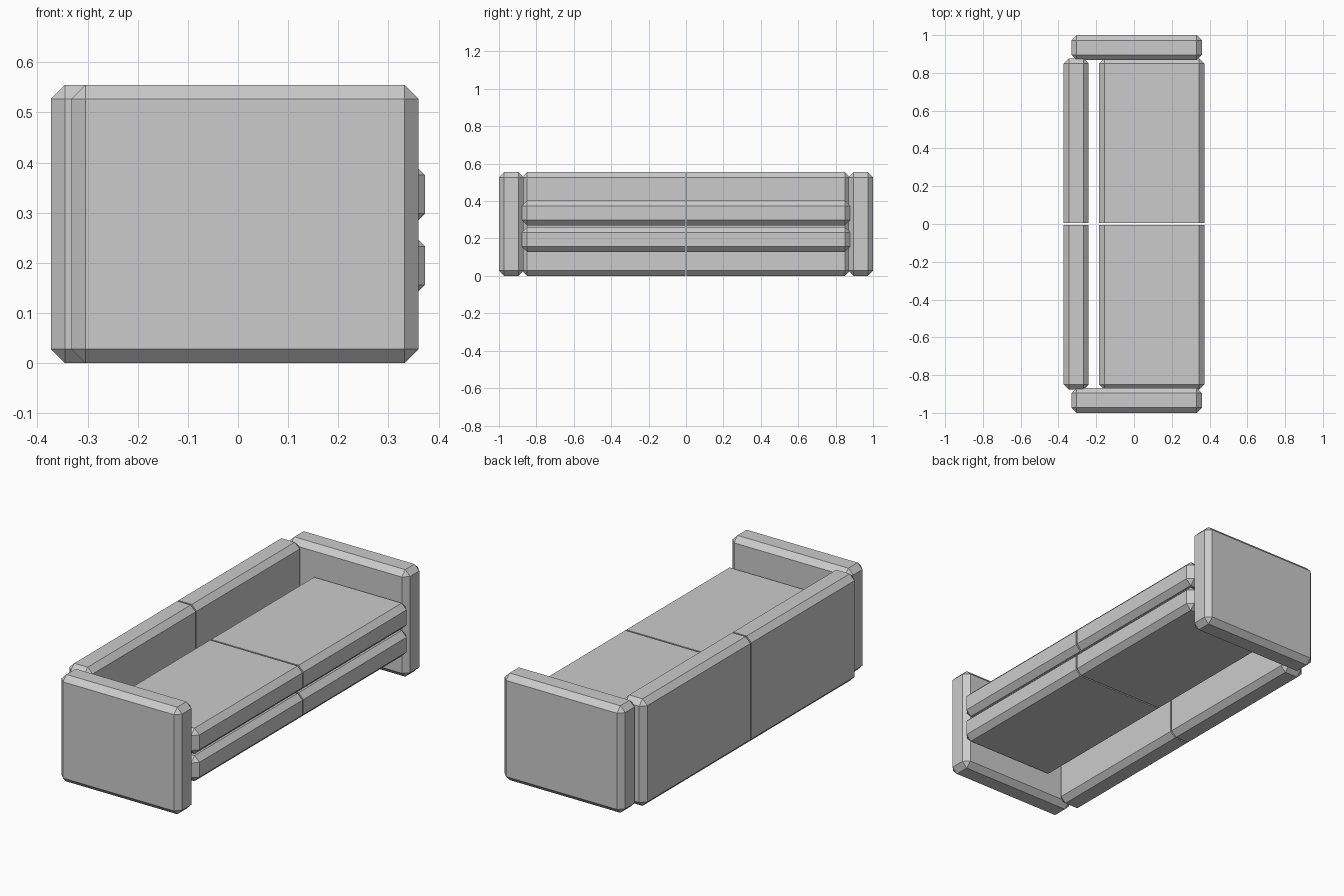
import bpy
import bmesh
from mathutils import Vector

cube = bpy.data.objects.get("Cube")
if cube:
    bpy.data.objects.remove(cube, do_unlink=True)

GREY = (0.6, 0.6, 0.6, 1)
CHAMFER = 0.028
HALF_GAP = 0.004
CUSHION_END = 0.877
HEIGHT = 0.555

fabric = bpy.data.materials.new("grey_fabric")
fabric.use_nodes = True
fabric.diffuse_color = GREY
fabric.node_tree.nodes["Principled BSDF"].inputs["Base Color"].default_value = GREY


def padded_block(name, low, high, square_y=None):
    """Chamfered box; edges lying in the plane y = square_y stay square."""
    low, high = Vector(low), Vector(high)
    size, centre = high - low, (low + high) / 2
    bm = bmesh.new()
    bmesh.ops.create_cube(bm, size=1)
    for v in bm.verts:
        v.co = Vector(a * b for a, b in zip(v.co, size)) + centre
    edges = [e for e in bm.edges if square_y is None
             or any(abs(v.co.y - square_y) > 0.001 for v in e.verts)]
    bmesh.ops.bevel(bm, geom=edges, offset=CHAMFER, segments=1,
                    profile=0.5, affect='EDGES')
    bmesh.ops.recalc_face_normals(bm, faces=bm.faces)
    mesh = bpy.data.meshes.new(name)
    bm.to_mesh(mesh)
    bm.free()
    mesh.materials.append(fabric)
    obj = bpy.data.objects.new(name, mesh)
    bpy.context.collection.objects.link(obj)


# Parts repeated on both halves of the sofa
for label, side in (("right", -1), ("left", 1)):
    def block(name, x, y, z, square_y=None):
        y0, y1 = sorted(side * v for v in y)
        padded_block(f"{name}_{label}", (x[0], y0, z[0]), (x[1], y1, z[1]), square_y)

    # Armrest panel
    block("armrest", (-0.332, 0.36), (0.868, 1), (0, HEIGHT))

    # Backrest and the two stacked seat layers meet at a thin centre seam
    span, seam = (HALF_GAP, CUSHION_END), side * HALF_GAP
    block("backrest", (-0.373, -0.24), span, (0, HEIGHT), seam)
    block("seat_base", (-0.185, 0.373), span, (0.128, 0.261), seam)
    block("seat_cushion", (-0.185, 0.373), span, (0.27, 0.403), seam)
